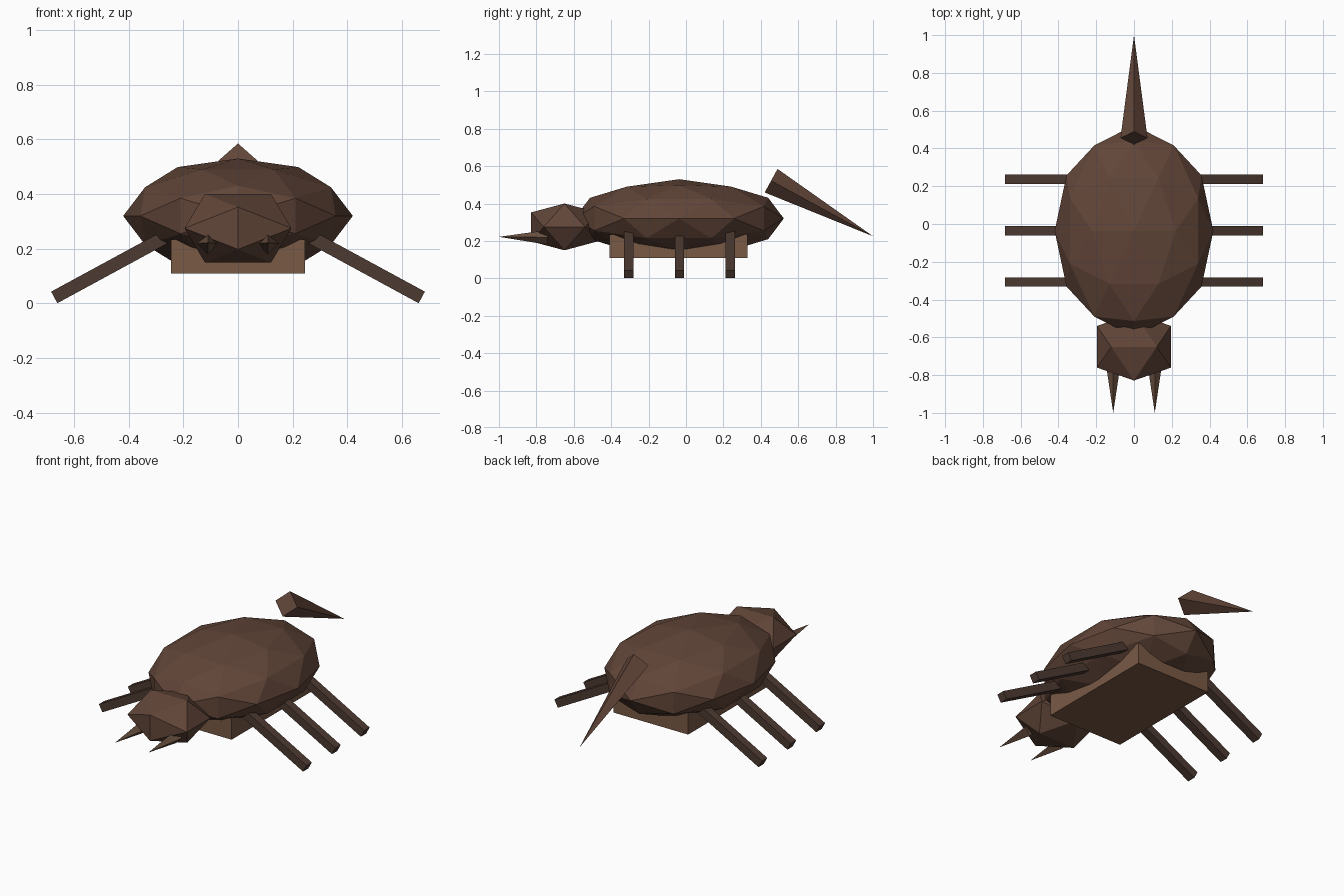
import bpy, bmesh, math
from mathutils import Vector, Matrix
from itertools import combinations

if "Cube" in bpy.data.objects:
    bpy.data.objects.remove(bpy.data.objects["Cube"])


def material(name, rgb):
    m = bpy.data.materials.new(name)
    m.diffuse_color = (*rgb, 1)
    m.use_nodes = True
    m.node_tree.nodes["Principled BSDF"].inputs["Base Color"].default_value = m.diffuse_color
    return m


SHELL = material("shell_brown", (0.12, 0.06, 0.04))
BELLY = material("belly_tan", (0.19, 0.10, 0.06))
LEG = material("leg_dark", (0.075, 0.042, 0.032))
HORN = material("horn_brown", (0.14, 0.08, 0.05))


def finish(name, bm, mat):
    bmesh.ops.recalc_face_normals(bm, faces=bm.faces[:])
    me = bpy.data.meshes.new(name)
    bm.to_mesh(me)
    bm.free()
    me.materials.append(mat)
    ob = bpy.data.objects.new(name, me)
    bpy.context.collection.objects.link(ob)
    return ob


def ico(name, centre, radii, mat, subdivide=False):
    """Icosahedron aligned symmetrically to all three axes, optionally split once."""
    g = (1 + math.sqrt(5)) / 2
    pts = []
    for a in (-1, 1):
        for b in (-g, g):
            pts += [Vector((b, a, 0)), Vector((a, 0, b)), Vector((0, b, a))]
    if subdivide:
        pts += [(p + q) / 2 for p, q in combinations(pts, 2) if (p - q).length < 2.1]
    bm = bmesh.new()
    for p in pts:
        bm.verts.new(p.normalized())
    bmesh.ops.convex_hull(bm, input=bm.verts[:])
    for v in bm.verts:
        v.co = Vector(c + r * k for c, r, k in zip(centre, radii, v.co))
    return finish(name, bm, mat)


def spike(name, base, tip, radius, mat):
    """Four-sided cone from base to tip."""
    base, tip = Vector(base), Vector(tip)
    d = tip - base
    bm = bmesh.new()
    bmesh.ops.create_cone(bm, cap_ends=True, segments=4, radius1=radius, radius2=0, depth=d.length,
                          matrix=Matrix.Translation((base + tip) / 2)
                          @ d.to_track_quat('Z', 'Y').to_matrix().to_4x4())
    bmesh.ops.remove_doubles(bm, verts=bm.verts[:], dist=1e-5)
    return finish(name, bm, mat)


def box(name, centre, size, mat, tilt=0):
    bm = bmesh.new()
    bmesh.ops.create_cube(bm, size=1, matrix=Matrix.Translation(centre)
                          @ Matrix.Rotation(tilt, 4, 'Y') @ Matrix.Diagonal((*size, 1)))
    return finish(name, bm, mat)


# Shell, head and belly
ico("shell", (0, -0.037, 0.32), (0.42, 0.56, 0.21), SHELL, subdivide=True)
ico("head", (0, -0.65, 0.275), (0.23, 0.21, 0.147), SHELL)
box("belly", (0, -0.04, 0.172), (0.49, 0.74, 0.125), BELLY)

# Tail spike
spike("tail", (0, 0.455, 0.522), (0, 1.0, 0.225), 0.0716, SHELL)

# Mandibles and three pairs of splayed legs
for side, s in (("left", -1), ("right", 1)):
    spike(f"mandible_{side}", (s * 0.11, -0.74, 0.219), (s * 0.11, -1.0, 0.222), 0.039, HORN)
    foot, hip = Vector((s * 0.672, 0, 0.022)), Vector((s * 0.23, 0, 0.262))
    tilt = math.atan2(hip.z - foot.z, abs(hip.x - foot.x))
    for pos, y in (("front", -0.307), ("middle", -0.035), ("rear", 0.237)):
        box(f"{pos}_leg_{side}", (foot + hip) / 2 + Vector((0, y, 0)),
            ((hip - foot).length, 0.05, 0.048), LEG, s * tilt)
